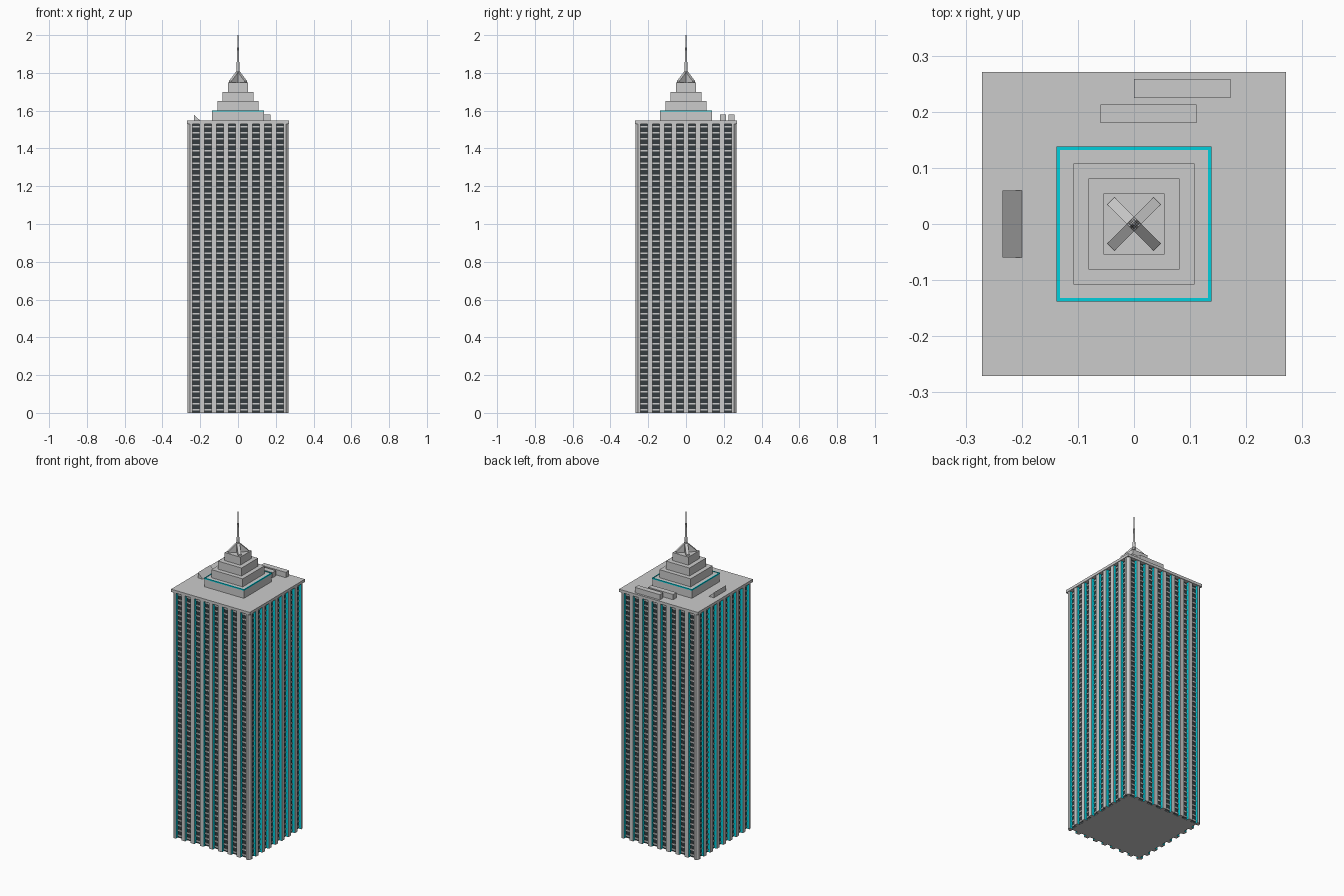
import bpy, bmesh, math
from mathutils import Matrix, Vector

if "Cube" in bpy.data.objects:
    bpy.data.objects.remove(bpy.data.objects["Cube"])


def material(name, rgb):
    m = bpy.data.materials.new(name)
    m.diffuse_color = (*rgb, 1)
    m.use_nodes = True
    m.node_tree.nodes["Principled BSDF"].inputs["Base Color"].default_value = m.diffuse_color
    return m


CYAN = material("cyan_trim", (0.0, 0.62, 0.72))
DARK = material("dark_glass", (0.035, 0.045, 0.05))


def finish(name, bm, mat=None):
    me = bpy.data.meshes.new(name)
    bmesh.ops.recalc_face_normals(bm, faces=bm.faces)
    bm.to_mesh(me)
    bm.free()
    ob = bpy.data.objects.new(name, me)
    bpy.context.collection.objects.link(ob)
    if mat:
        me.materials.append(mat)
    return ob


def add_box(bm, lo, hi, rot=Matrix()):
    lo, hi = Vector(lo), Vector(hi)
    m = rot @ Matrix.Translation((lo + hi) / 2) @ Matrix.Diagonal((*(hi - lo), 1))
    bmesh.ops.create_cube(bm, size=1, matrix=m)


def add_prism(bm, profile, offset, rot=Matrix()):
    a = [bm.verts.new(rot @ Vector(p)) for p in profile]
    b = [bm.verts.new(rot @ (Vector(p) + Vector(offset))) for p in profile]
    n = len(a)
    bm.faces.new(a)
    bm.faces.new(b[::-1])
    for i in range(n):
        bm.faces.new((a[i], b[i], b[(i + 1) % n], a[(i + 1) % n]))


def boxes(name, pairs, mat=None):
    bm = bmesh.new()
    for lo, hi in pairs:
        add_box(bm, lo, hi)
    return finish(name, bm, mat)


TOP = 1.53      # underside of roof slab
CORE = 0.248    # glass plane
FACE = 0.267    # pillar front plane
PITCH = 0.0635
HALF = 0.013    # half pillar width
FLOORS = 48
SIDES = [Matrix.Rotation(math.radians(90 * k), 4, 'Z') for k in range(4)]
DIAGONALS = [Matrix.Rotation(math.radians(45 + 90 * k), 4, 'Z') for k in range(4)]

# Glass core with a grey base plate
boxes("glass_core", [((-CORE, -CORE, 0.002), (CORE, CORE, TOP))], DARK)
boxes("base_plate", [((-CORE, -CORE, 0), (CORE, CORE, 0.002))])

# Pillars, cyan pillar sides and floor bands on all four sides
pillars, jambs, bands = bmesh.new(), bmesh.new(), bmesh.new()
for rot in SIDES:
    for i in range(-3, 4):
        x = i * PITCH
        add_box(pillars, (x - HALF, -FACE, 0), (x + HALF, -CORE + 0.002, TOP), rot)
    for i in range(8):
        x = (i - 3.5) * PITCH
        w = PITCH / 2 - HALF
        for s in (-1, 1):
            a, b = sorted((s * (w - 0.0006), s * (w + 0.002)))
            add_box(jambs, (x + a, -FACE + 0.002, 0.001), (x + b, -CORE, TOP), rot)
        for f in range(FLOORS):
            z = (f + 0.5) * TOP / FLOORS
            add_box(bands, (x - w, -CORE - 0.004, z - 0.004),
                    (x + w, -CORE + 0.001, z + 0.004), rot)
finish("pillars", pillars)
finish("pillar_side_lights", jambs, CYAN)
finish("floor_bands", bands)

# Chamfered corner columns
bm = bmesh.new()
inner, c = 4 * PITCH - HALF, 0.012
for rot in SIDES:
    add_prism(bm, [(inner, inner, 0), (FACE, inner, 0), (FACE, FACE - c, 0),
                   (FACE - c, FACE, 0), (inner, FACE, 0)], (0, 0, TOP), rot)
finish("corner_columns", bm)

# Roof slab and stepped crown
ROOF = 1.547
boxes("roof_slab", [((-0.271, -0.271, TOP), (0.271, 0.271, ROOF))])
z0 = ROOF
for k, (h, z1) in enumerate([(0.1365, 1.6), (0.108, 1.65), (0.081, 1.7), (0.054, 1.75)]):
    boxes(f"crown_tier_{k + 1}", [((-h, -h, z0), (h, h, z1))])
    z0 = z1

# Cyan trim round the lowest tier
bm = bmesh.new()
for rot in SIDES:
    add_box(bm, (-0.138, -0.138, 1.595), (0.138, -0.132, 1.602), rot)
finish("crown_trim", bm, CYAN)

# Diagonal spire fins
bm = bmesh.new()
for rot in DIAGONALS:
    add_prism(bm, [(0, -0.009, 1.75), (0.058, -0.009, 1.75), (0.058, -0.009, 1.757),
                   (0, -0.009, 1.812)], (0, 0.018, 0), rot)
finish("spire_fins", bm)

# Tapering mast in two stages
bm = bmesh.new()
for r1, r2, a, b in [(0.0095, 0.006, 1.75, 1.88), (0.006, 0.0015, 1.88, 2.0)]:
    bmesh.ops.create_cone(bm, cap_ends=True, segments=12, radius1=r1, radius2=r2,
                          depth=b - a, matrix=Matrix.Translation((0, 0, (a + b) / 2)))
finish("mast", bm)

# Rooftop plant boxes and sloped vent
boxes("roof_plant_boxes", [((0, 0.225, ROOF), (0.172, 0.258, 1.58)),
                           ((-0.06, 0.18, ROOF), (0.111, 0.213, 1.58))])
bm = bmesh.new()
add_prism(bm, [(-0.234, -0.06, ROOF), (-0.2, -0.06, ROOF), (-0.234, -0.06, 1.58)], (0, 0.12, 0))
finish("sloped_vent", bm)
